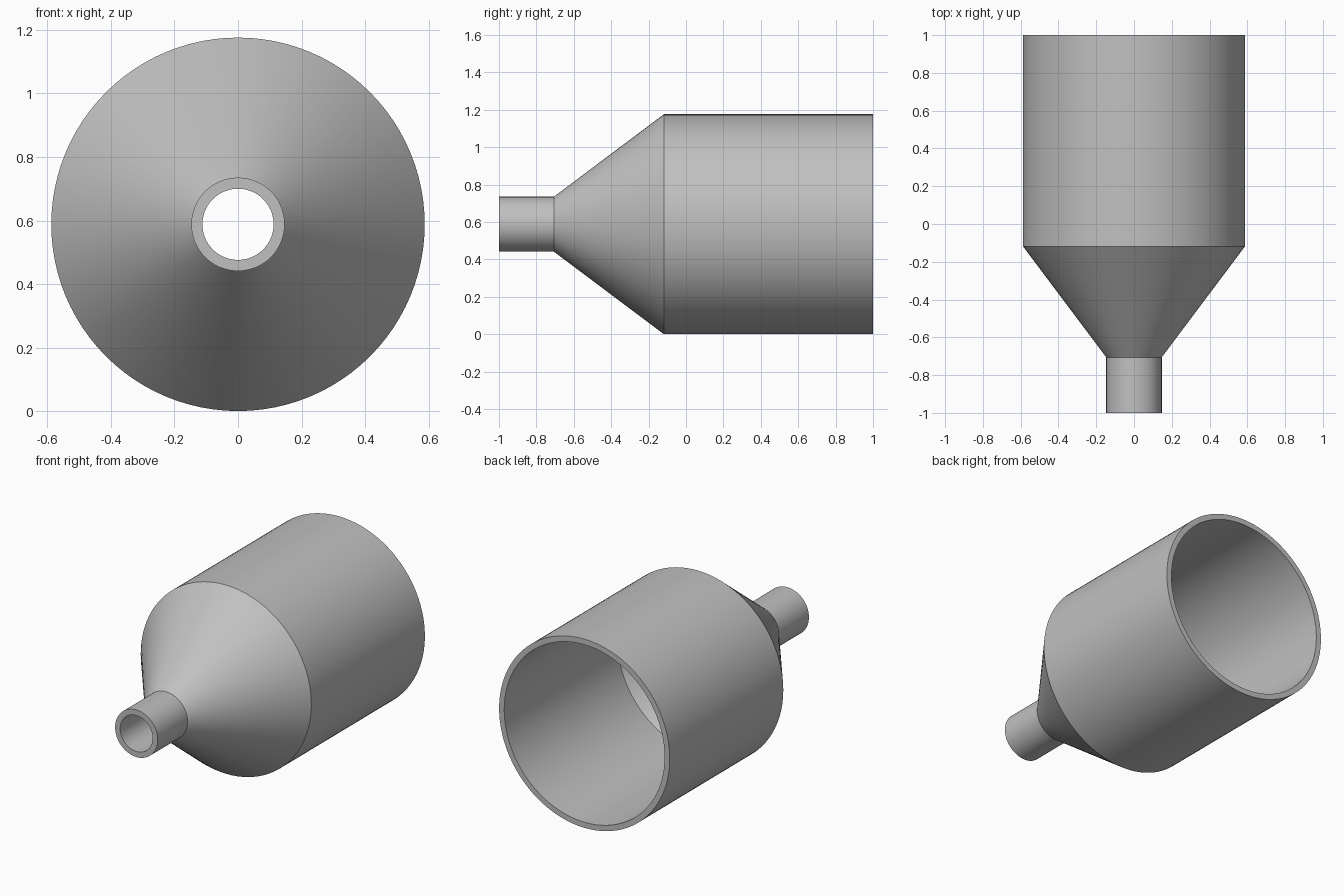
import bpy
import bmesh
import math
from mathutils import Matrix, Vector

cube = bpy.data.objects.get("Cube")
if cube:
    bpy.data.objects.remove(cube, do_unlink=True)

# Main dimensions
BIG, SMALL, WALL = 0.588, 0.147, 0.035
FRONT, NECK, SHOULDER, BACK = -1.0, -0.706, -0.118, 1.0
SEGMENTS = 96

grey = bpy.data.materials.new("plain grey")
grey.use_nodes = True
colour = (0.53, 0.53, 0.53, 1)
grey.diffuse_color = colour
grey.node_tree.nodes["Principled BSDF"].inputs["Base Color"].default_value = colour


def lathe(name, profile, centre):
    """Revolve a closed (radius, y) profile about the lengthwise axis."""
    bm = bmesh.new()
    rings = []
    for i in range(SEGMENTS):
        turn = Matrix.Rotation(math.tau * i / SEGMENTS, 3, "Y")
        rings.append([bm.verts.new(turn @ Vector((r, y, 0)) + centre) for r, y in profile])
    count = len(profile)
    for i in range(SEGMENTS):
        a, b = rings[i], rings[(i + 1) % SEGMENTS]
        for j in range(count):
            k = (j + 1) % count
            bm.faces.new((a[j], a[k], b[k], b[j]))
    bmesh.ops.recalc_face_normals(bm, faces=bm.faces)
    mesh = bpy.data.meshes.new(name)
    bm.to_mesh(mesh)
    bm.free()
    mesh.materials.append(grey)
    obj = bpy.data.objects.new(name, mesh)
    bpy.context.collection.objects.link(obj)
    return obj


# Hollow reducer: narrow spout, conical shoulder, wide barrel
outer = [(SMALL, FRONT), (SMALL, NECK), (BIG, SHOULDER), (BIG, BACK)]
inner = [(r - WALL, y) for r, y in reversed(outer)]
reducer = lathe("reducer_funnel", outer + inner, Vector((0, 0, BIG)))

bpy.ops.object.select_all(action="DESELECT")
reducer.select_set(True)
bpy.context.view_layer.objects.active = reducer
bpy.ops.object.shade_smooth_by_angle(angle=math.radians(25))
